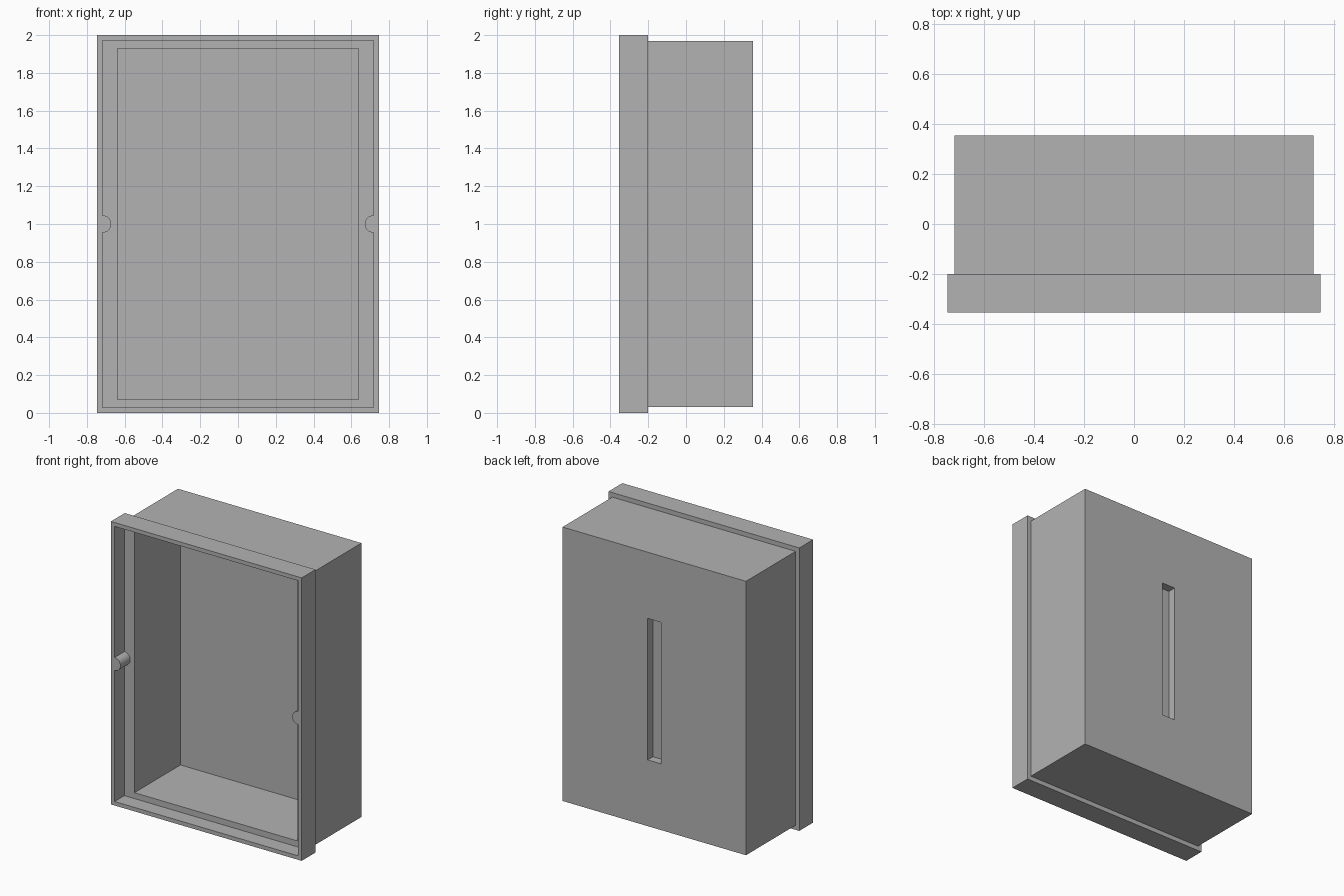
import bpy
import bmesh
from math import pi, sin, cos, radians

if "Cube" in bpy.data.objects:
    bpy.data.objects.remove(bpy.data.objects["Cube"], do_unlink=True)

grey = bpy.data.materials.new("plain grey")
grey.use_nodes = True
colour = (0.45, 0.45, 0.45, 1)
grey.diffuse_color = colour
grey.node_tree.nodes["Principled BSDF"].inputs["Base Color"].default_value = colour

FRONT, BACK, LEDGE = -0.354, 0.354, -0.245
RIM_INNER = 0.717
MID_Z = 1.0


def finish(name, bm):
    bmesh.ops.recalc_face_normals(bm, faces=bm.faces)
    mesh = bpy.data.meshes.new(name)
    bm.to_mesh(mesh)
    bm.free()
    mesh.materials.append(grey)
    obj = bpy.data.objects.new(name, mesh)
    bpy.context.collection.objects.link(obj)
    return obj


def skin(bm, rings):
    """Join successive closed rings of points with quads and cap both ends."""
    loops = [[bm.verts.new(p) for p in ring] for ring in rings]
    for a, b in zip(loops, loops[1:]):
        for i in range(len(a)):
            j = (i + 1) % len(a)
            bm.faces.new((a[i], a[j], b[j], b[i]))
    bm.faces.new(loops[0])
    bm.faces.new(loops[-1])


def rectangle(y, half_x, half_z):
    return [(sx * half_x, y, MID_Z + sz * half_z)
            for sx, sz in ((-1, -1), (1, -1), (1, 1), (-1, 1))]


# Box shell: from the blind back slot, round the outside, into the cavity
sections = [
    (0.295, 0.052, 0.5),           # slot floor
    (BACK, 0.052, 0.5),            # slot mouth
    (BACK, 0.717, 0.968),          # back of the box
    (-0.2, 0.717, 0.968),          # box meets rim
    (-0.2, 0.746, 1.0),            # back of the rim
    (FRONT, 0.746, 1.0),           # front of the rim
    (FRONT, RIM_INNER, 0.972),     # rim opening
    (LEDGE, RIM_INNER, 0.972),     # recessed ledge
    (LEDGE, 0.638, 0.93),          # cavity mouth
    (0.268, 0.638, 0.93),          # cavity floor
]
shell = bmesh.new()
skin(shell, [rectangle(*s) for s in sections])
finish("box_shell", shell)

# Half-round pegs inside the rim, one per side
RADIUS, STEPS = 0.046, 24
for name, side in (("left_peg", 1), ("right_peg", -1)):
    angles = [-pi / 2 + pi * i / STEPS for i in range(STEPS + 1)]
    peg = bmesh.new()
    skin(peg, [[(side * (RIM_INNER - RADIUS * cos(a)), y, MID_Z + RADIUS * sin(a))
                for a in angles] for y in (FRONT, LEDGE)])
    obj = finish(name, peg)
    bpy.ops.object.select_all(action="DESELECT")
    obj.select_set(True)
    bpy.context.view_layer.objects.active = obj
    bpy.ops.object.shade_smooth_by_angle(angle=radians(30))
